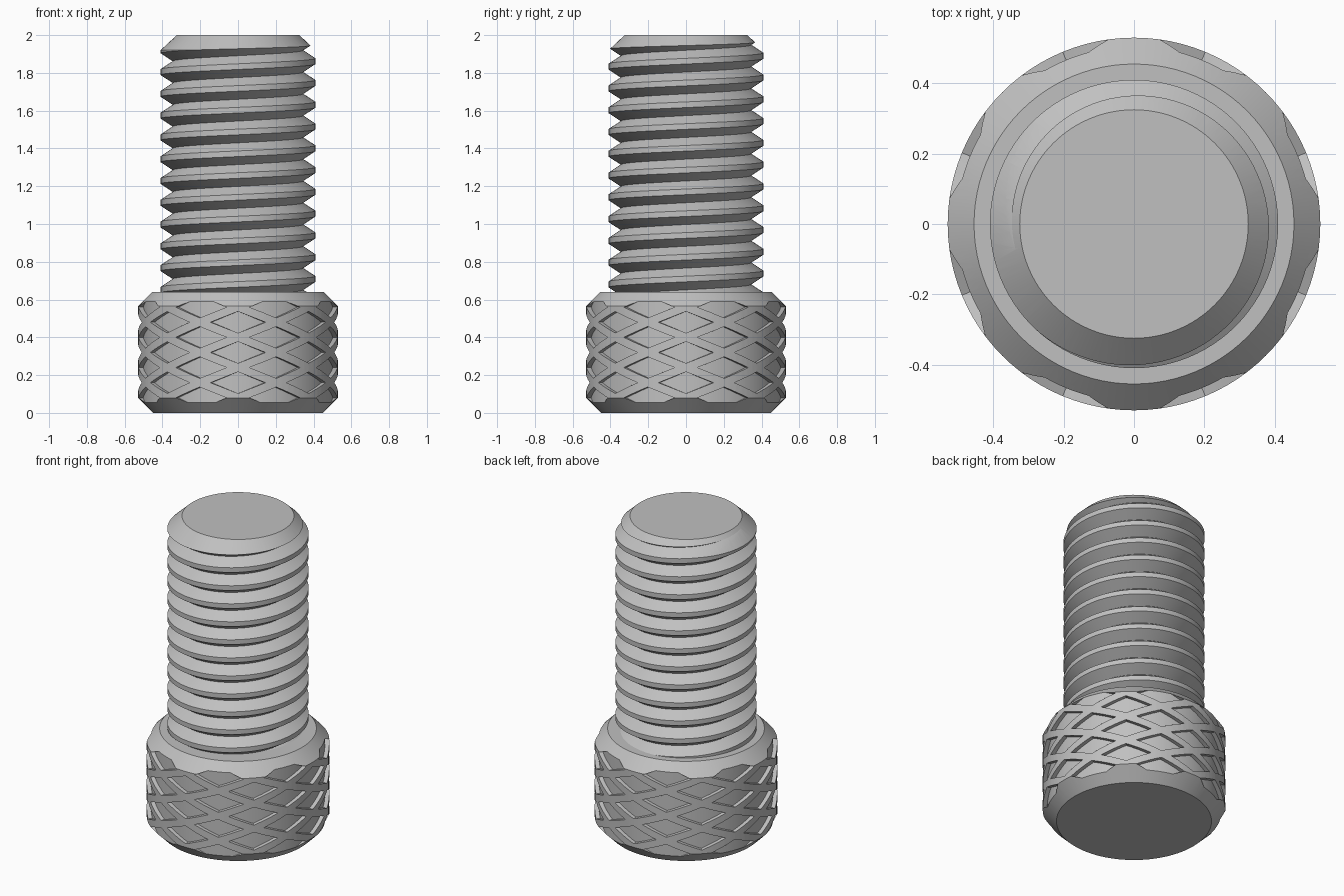
import bpy, bmesh, math

SEGS = 96
PITCH = 0.1153

if "Cube" in bpy.data.objects:
    bpy.data.objects.remove(bpy.data.objects["Cube"], do_unlink=True)

steel = bpy.data.materials.new("grey_steel")
steel.use_nodes = True
GREY = (0.53, 0.53, 0.53, 1)
steel.diffuse_color = GREY
steel.node_tree.nodes["Principled BSDF"].inputs["Base Color"].default_value = GREY


def polar(radius, angle, z):
    return (radius * math.cos(angle), radius * math.sin(angle), z)


def make_object(name, bm):
    """Clean up a bmesh and turn it into an object."""
    bmesh.ops.remove_doubles(bm, verts=bm.verts, dist=1e-5)
    bmesh.ops.recalc_face_normals(bm, faces=bm.faces)
    mesh = bpy.data.meshes.new(name)
    bm.to_mesh(mesh)
    bm.free()
    mesh.materials.append(steel)
    obj = bpy.data.objects.new(name, mesh)
    bpy.context.collection.objects.link(obj)
    return obj


def lathe(name, profile):
    """Revolve (radius, z) points around the z axis and cap both ends."""
    bm = bmesh.new()
    rings = [[bm.verts.new(polar(r, math.tau * i / SEGS, z)) for i in range(SEGS)]
             for r, z in profile]
    for low, high in zip(rings, rings[1:]):
        for i in range(SEGS):
            j = (i + 1) % SEGS
            bm.faces.new((low[i], low[j], high[j], high[i]))
    bm.faces.new(rings[0])
    bm.faces.new(rings[-1])
    return make_object(name, bm)


def apply_boolean(obj, cutter, operation):
    mod = obj.modifiers.new("cut", 'BOOLEAN')
    mod.operation = operation
    mod.solver = 'EXACT'
    mod.object = cutter
    graph = bpy.context.evaluated_depsgraph_get()
    mesh = bpy.data.meshes.new_from_object(obj.evaluated_get(graph))
    obj.modifiers.clear()
    obj.data = mesh
    bpy.data.objects.remove(cutter, do_unlink=True)


def smooth(obj):
    bpy.ops.object.select_all(action='DESELECT')
    obj.select_set(True)
    bpy.context.view_layer.objects.active = obj
    bpy.ops.object.shade_smooth_by_angle(angle=math.radians(30))


# Threaded shank: a right-handed helical ridge, closed by a fan at each end
ROOT, CREST, CREST_HALF = 0.345, 0.41, 0.015
TURNS = 15
START = 1.862 - 12 * PITCH
section = [(ROOT, -PITCH / 2), (CREST, -CREST_HALF), (CREST, CREST_HALF), (ROOT, PITCH / 2)]
bm = bmesh.new()
columns = []
for i in range(SEGS * TURNS + 1):
    angle = math.tau * (i % SEGS) / SEGS
    rise = START + PITCH * i / SEGS
    columns.append([bm.verts.new(polar(r, angle, rise + dz)) for r, dz in section])
for a, b in zip(columns, columns[1:]):
    for k in range(len(section) - 1):
        bm.faces.new((a[k], b[k], b[k + 1], a[k + 1]))
bmesh.ops.remove_doubles(bm, verts=bm.verts, dist=1e-5)
bottom = bm.verts.new((0, 0, START))
top = bm.verts.new((0, 0, START + TURNS * PITCH))
for edge in [e for e in bm.edges if e.is_boundary]:
    v, w = edge.verts
    bm.faces.new((v, w, bottom if v.co.z < 1 else top))
shank = make_object("threaded_shank", bm)

# Trim the thread to length with a chamfered tip
envelope = lathe("shank_envelope", [(0.5, 0.62), (0.5, 1.835), (0.325, 2.0)])
apply_boolean(shank, envelope, 'INTERSECT')
smooth(shank)

# Head: a chamfered cylinder
head = lathe("knurled_head", [(0.45, 0), (0.53, 0.08), (0.53, 0.565), (0.455, 0.64)])

# Knurling: staggered columns of shallow diamond pockets
FLOOR, OUTSIDE = 0.505, 0.6
HALF_ANGLE, HALF_HEIGHT = math.radians(16), 0.057
STEPS = 8
bm = bmesh.new()
for column in range(16):
    centre = math.tau * column / 16
    heights = (0.08, 0.24, 0.40, 0.56) if column % 2 else (0.16, 0.32, 0.48)
    for z in heights:
        rows = []
        for s in range(1 - STEPS, STEPS):
            t = s / STEPS
            h = HALF_HEIGHT * (1 - abs(t))
            a = centre + HALF_ANGLE * t
            rows.append([bm.verts.new(polar(r, a, z + d))
                         for r, d in ((FLOOR, -h), (OUTSIDE, -h), (OUTSIDE, h), (FLOOR, h))])
        for p, q in zip(rows, rows[1:]):
            for k in range(4):
                n = (k + 1) % 4
                bm.faces.new((p[k], q[k], q[n], p[n]))
        # pointed ends of the diamond
        for row, side in ((rows[0], -1), (rows[-1], 1)):
            a = centre + side * HALF_ANGLE
            inner = bm.verts.new(polar(FLOOR, a, z))
            outer = bm.verts.new(polar(OUTSIDE, a, z))
            bm.faces.new((row[0], row[1], outer, inner))
            bm.faces.new((row[2], row[3], inner, outer))
            bm.faces.new((row[3], row[0], inner))
            bm.faces.new((row[1], row[2], outer))
pockets = make_object("knurl_pockets", bm)
apply_boolean(head, pockets, 'DIFFERENCE')
smooth(head)
